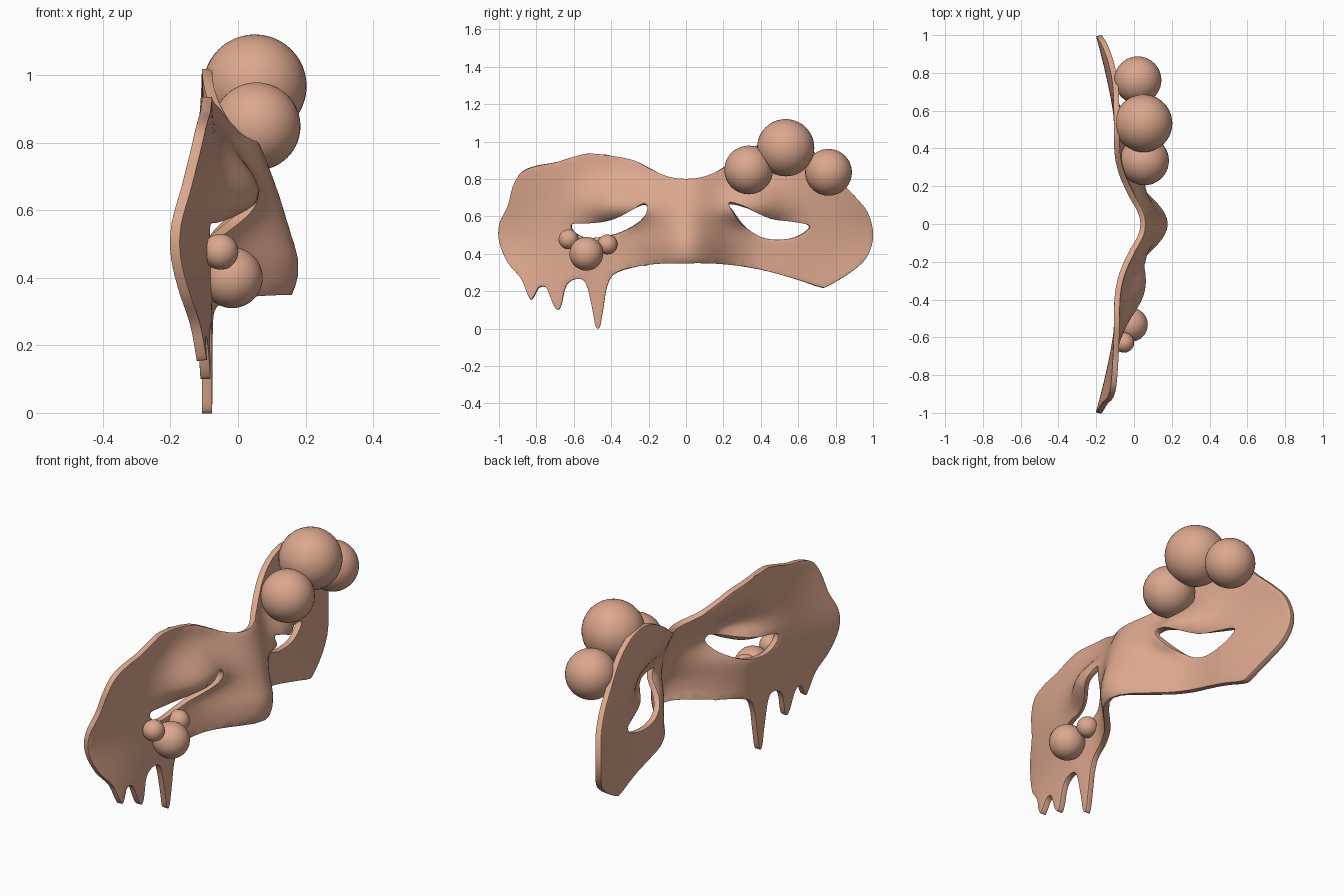
import bpy
from math import exp
from mathutils import Vector
from mathutils.geometry import delaunay_2d_cdt

if "Cube" in bpy.data.objects:
    bpy.data.objects.remove(bpy.data.objects["Cube"])

# Outlines as (y, z) points, seen from the face side (+x)
OUTLINE = [(0, .795), (-.1, .81), (-.2, .86), (-.3, .905), (-.5, .935), (-.6, .918), (-.7, .888),
           (-.8, .87), (-.88, .835), (-.925, .76), (-.95, .66), (-.995, .56), (-.995, .46), (-.95, .35),
           (-.88, .265), (-.85, .19), (-.83, .155), (-.81, .175), (-.785, .22), (-.745, .215),
           (-.71, .13), (-.685, .1), (-.665, .13), (-.64, .23), (-.585, .265), (-.535, .24),
           (-.5, .1), (-.483, .012), (-.46, .01), (-.44, .12), (-.42, .23), (-.37, .3), (-.2, .342),
           (0, .355), (.2, .345), (.4, .315), (.6, .26), (.71, .224), (.76, .228), (.9, .315),
           (.97, .39), (.997, .5), (.97, .62), (.9, .71), (.8, .81), (.7, .93), (.6, 1.0),
           (.5, 1.018), (.4, .99), (.3, .93), (.2, .86), (.1, .81)]
EYE_LEFT = [(-.605, .56), (-.5, .57), (-.4, .59), (-.3, .63), (-.225, .665), (-.205, .635), (-.25, .57),
            (-.35, .515), (-.45, .49), (-.54, .487), (-.6, .52)]
EYE_RIGHT = [(.23, .668), (.3, .655), (.45, .595), (.56, .575), (.66, .548), (.6, .495), (.5, .475),
             (.4, .49), (.31, .55), (.255, .62)]


def smooth_loop(pts, n=4):
    """Closed Catmull-Rom curve through the points."""
    p = [Vector(q) for q in pts]
    out = []
    for i in range(len(p)):
        a, b, c, d = (p[(i + k) % len(p)] for k in (-1, 0, 1, 2))
        for s in range(n):
            t = s / n
            out.append(.5 * (2 * b + (c - a) * t + (2 * a - 5 * b + 4 * c - d) * t * t
                             + (3 * b - a - 3 * c + d) * t ** 3))
    return out


def inside(q, loop):
    hit = False
    for a, b in zip(loop, loop[1:] + loop[:1]):
        if (a.y > q.y) != (b.y > q.y) and q.x < a.x + (q.y - a.y) * (b.x - a.x) / (b.y - a.y):
            hit = not hit
    return hit


def bell(v, centre, width):
    return exp(-.5 * ((v - centre) / width) ** 2)


def depth(y, z):
    """Mid-surface x of the mask: nose ridge, brows, swept-back temples."""
    y = abs(y)
    ridge = .125 + .13 * min(1, max(0, (.82 - z) / .36)) ** .85
    if z < .42:
        ridge -= .02 * ((.42 - z) / .07) ** 2 if z > .33 else .033
    nose = ridge * bell(y, 0, .15)
    if y > .3:
        nose *= max(0, 1 - (y - .3) / .25)
    brow = .125 * bell(y, .35, .12) * bell(z, .65, .09 if z > .65 else .055)
    t = min(1, max(0, (y - .55) / .45))
    temple = .095 * t ** 1.3 * bell(z, .5, .22)
    return -.092 + nose + brow - temple


# Mask sheet: triangulated outline with an interior grid
loops = [smooth_loop(o) for o in (OUTLINE, EYE_LEFT, EYE_RIGHT)]
solid = lambda q: inside(q, loops[0]) and not inside(q, loops[1]) and not inside(q, loops[2])
verts, edges = [], []
for loop in loops:
    s = len(verts)
    verts += loop
    edges += [(s + i, s + (i + 1) % len(loop)) for i in range(len(loop))]
border = list(verts)
STEP = .026
for j in range(46):
    for i in range(-40, 41):
        q = Vector(((i + .5 * (j % 2)) * STEP, j * STEP * .87))
        if solid(q) and min((q - b).length_squared for b in border) > .00025:
            verts.append(q)
v2, _, faces, *_ = delaunay_2d_cdt(verts, edges, [], 0, 1e-5)
tris = []
for f in faces:
    a, b, c = (v2[k] for k in f)
    if solid((a + b + c) / 3):
        tris.append(f if (b - a).cross(c - a) > 0 else f[::-1])
used = sorted({k for f in tris for k in f})
remap = {k: i for i, k in enumerate(used)}
mesh = bpy.data.meshes.new("mask")
mesh.from_pydata([(depth(*v2[k]), v2[k].x, v2[k].y) for k in used], [],
                 [[remap[k] for k in f] for f in tris])
mask = bpy.data.objects.new("mask", mesh)
bpy.context.collection.objects.link(mask)

skin = bpy.data.materials.new("clay")
skin.diffuse_color = (.72, .39, .27, 1)
skin.use_nodes = True
skin.node_tree.nodes["Principled BSDF"].inputs["Base Color"].default_value = skin.diffuse_color
mesh.materials.append(skin)

# Thickness and softened rims
sol = mask.modifiers.new("thickness", 'SOLIDIFY')
sol.thickness, sol.offset = .03, 0
bev = mask.modifiers.new("rim", 'BEVEL')
bev.width, bev.segments, bev.limit_method, bev.angle_limit = .005, 2, 'ANGLE', 1.0
bpy.context.view_layer.objects.active = mask
mask.select_set(True)
bpy.ops.object.convert(target='MESH')
bpy.ops.object.shade_smooth_by_angle(angle=.7)

# Ball clusters: three large on the upper edge, three small under the eye
BALLS = [("large_ball", .055, .335, .848, .13), ("large_ball", .05, .533, .967, .153),
         ("large_ball", .02, .762, .835, .125), ("small_ball", -.052, -.628, .477, .053),
         ("small_ball", -.017, -.533, .4, .09), ("small_ball", -.052, -.42, .45, .053)]
for name, x, y, z, r in BALLS:
    bpy.ops.mesh.primitive_uv_sphere_add(segments=40, ring_count=24, radius=r, location=(x, y, z))
    ball = bpy.context.object
    ball.name = name
    ball.data.materials.append(skin)
    bpy.ops.object.shade_smooth()
